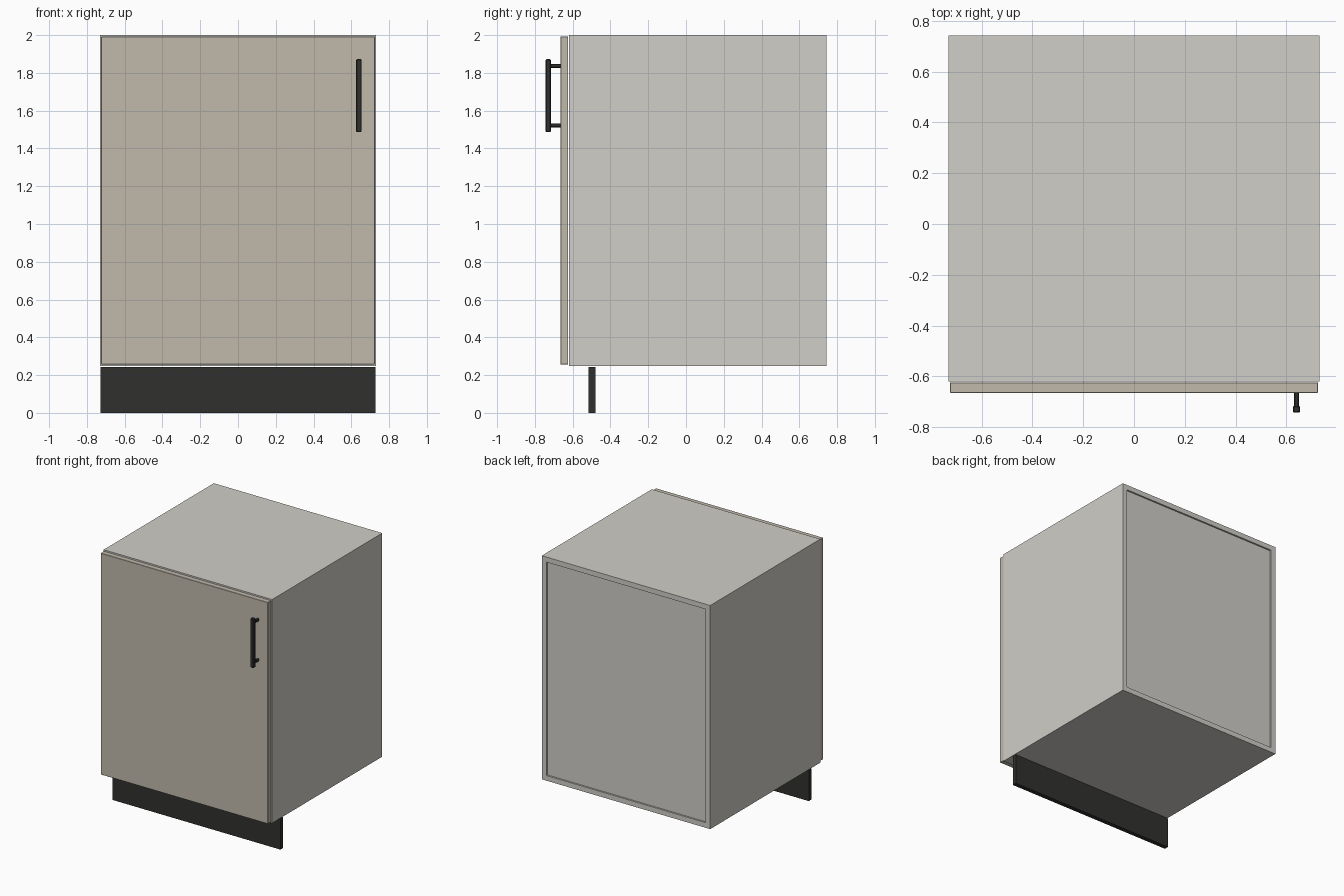
import bpy, bmesh
from mathutils import Matrix, Vector

if "Cube" in bpy.data.objects:
    bpy.data.objects.remove(bpy.data.objects["Cube"])


def material(name, rgb):
    m = bpy.data.materials.new(name)
    m.diffuse_color = (*rgb, 1)
    m.use_nodes = True
    m.node_tree.nodes["Principled BSDF"].inputs["Base Color"].default_value = m.diffuse_color
    return m


def finish(name, bm, mat):
    me = bpy.data.meshes.new(name)
    bm.to_mesh(me)
    bm.free()
    me.materials.append(mat)
    ob = bpy.data.objects.new(name, me)
    bpy.context.collection.objects.link(ob)
    return ob


def box(name, lo, hi, mat, bevel=0, open_y=False):
    lo, hi = Vector(lo), Vector(hi)
    bm = bmesh.new()
    bmesh.ops.create_cube(bm, size=1, matrix=Matrix.LocRotScale((lo + hi) / 2, None, hi - lo))
    if open_y:
        ends = [f for f in bm.faces if abs(f.normal.y) > 0.9]
        bmesh.ops.delete(bm, geom=ends, context='FACES_ONLY')
    ob = finish(name, bm, mat)
    if bevel:
        mod = ob.modifiers.new("edge_bevel", 'BEVEL')
        mod.width, mod.segments = bevel, 1
    return ob


shell = material("carcass_white", (0.63, 0.62, 0.58))
beige = material("door_beige", (0.53, 0.48, 0.41))
black = material("matt_black", (0.03, 0.03, 0.028))

# Carcass: open box of thick boards, closed by a recessed back panel
carcass = box("carcass", (-0.73, -0.62, 0.248), (0.73, 0.743, 2.0), shell, open_y=True)
wall = carcass.modifiers.new("board_thickness", 'SOLIDIFY')
wall.thickness, wall.offset, wall.use_even_offset = 0.04, -1, True
box("back_panel", (-0.69, 0.71, 0.288), (0.69, 0.73, 1.96), shell)

# Door, slightly smaller than the carcass
box("door", (-0.725, -0.665, 0.257), (0.725, -0.624, 1.992), beige, bevel=0.002)

# Set-back plinth board
box("plinth", (-0.728, -0.515, 0), (0.728, -0.48, 0.242), black)

# Bar handle on two posts
hx = 0.64
box("handle_bar", (hx - 0.014, -0.743, 1.487), (hx + 0.014, -0.716, 1.873), black, bevel=0.004)
for side, z in (("lower", 1.522), ("upper", 1.837)):
    box(f"handle_post_{side}", (hx - 0.009, -0.72, z - 0.01), (hx + 0.009, -0.662, z + 0.01), black, bevel=0.003)
